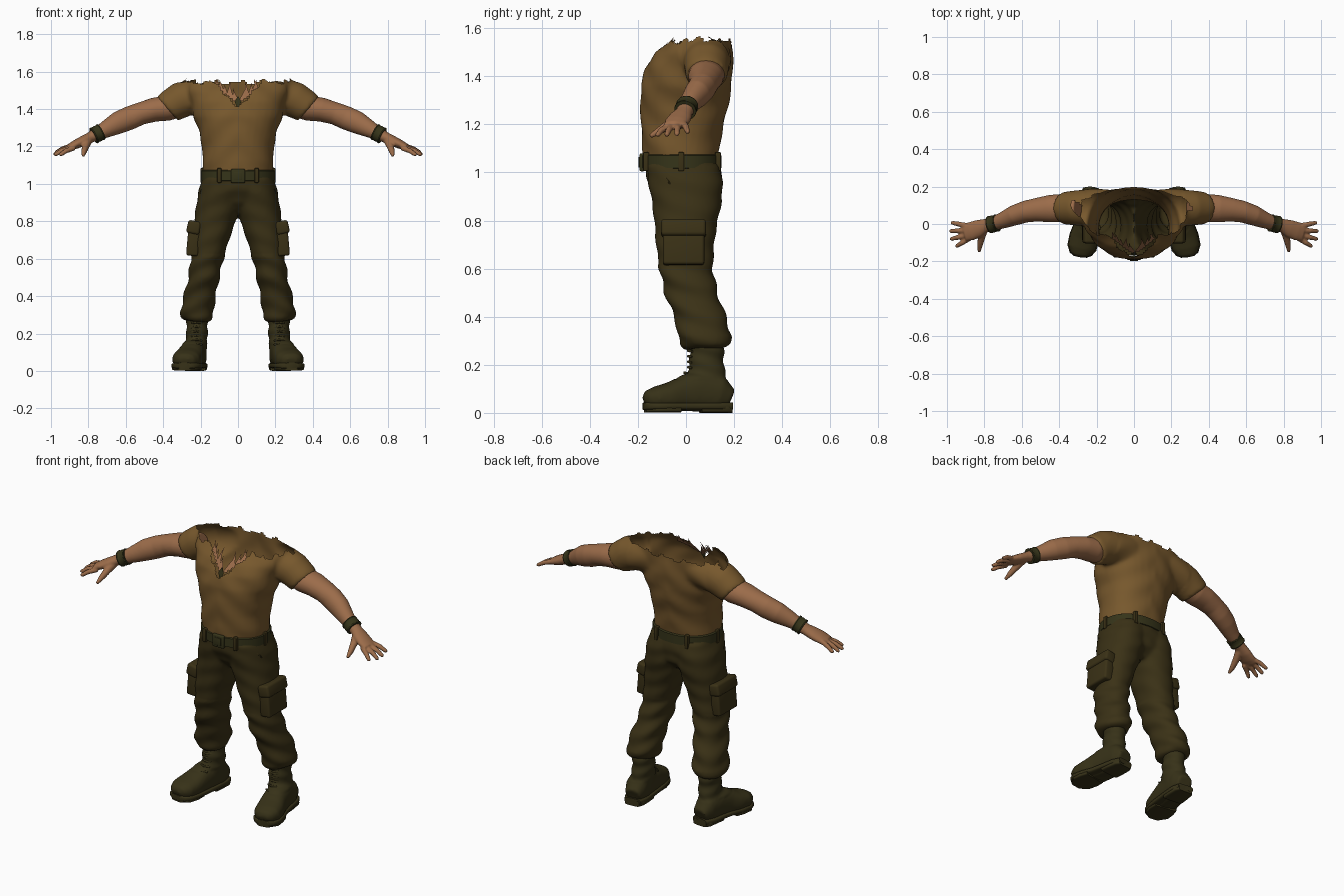
import bpy, bmesh, random
from math import sin, cos, pi, copysign, radians
from mathutils import Vector, Matrix

random.seed(4)
cube = bpy.data.objects.get("Cube")
if cube:
    bpy.data.objects.remove(cube, do_unlink=True)


def material(name, r, g, b):
    m = bpy.data.materials.new(name)
    m.use_nodes = True
    m.diffuse_color = (r, g, b, 1)
    bsdf = m.node_tree.nodes["Principled BSDF"]
    bsdf.inputs["Base Color"].default_value = (r, g, b, 1)
    bsdf.inputs["Roughness"].default_value = 0.9
    return m


SKIN = material("tanned skin", .33, .15, .068)
SHIRT = material("brown cloth", .185, .098, .026)
PANTS = material("dark olive cloth", .043, .031, .008)
BOOT = material("dark olive leather", .038, .031, .009)
STRAP = material("dark green strap", .036, .034, .010)


def loft(bm, pts, ref="Y", axis=None, power=2.0, n=32, cap=True):
    """Skin rings (x, y, z, radius along ref, other radius) into a tube."""
    ref = Vector((0, 1, 0)) if ref == "Y" else Vector((1, 0, 0))
    c = [Vector(p[:3]) for p in pts]
    rings = []
    for i, p in enumerate(pts):
        t = axis or (c[min(i + 1, len(c) - 1)] - c[max(i - 1, 0)]).normalized()
        u = (ref - ref.dot(t) * t).normalized()
        v = t.cross(u)
        ring = []
        for k in range(n):
            a = 2 * pi * k / n
            cu = copysign(abs(cos(a)) ** (2 / power), cos(a))
            sv = copysign(abs(sin(a)) ** (2 / power), sin(a))
            ring.append(bm.verts.new(c[i] + u * cu * p[3] + v * sv * p[4]))
        rings.append(ring)
    for a, b in zip(rings, rings[1:]):
        for k in range(n):
            j = (k + 1) % n
            bm.faces.new((a[k], a[j], b[j], b[k]))
    if cap:
        bm.faces.new(rings[0])
        bm.faces.new(rings[-1])


def stack(bm, rows, **kw):
    """Level rings given as (z, x low, x high, y front, y back)."""
    loft(bm, [((a + b) / 2, (c + d) / 2, z, (d - c) / 2, (b - a) / 2)
              for z, a, b, c, d in rows], axis=Vector((0, 0, 1)), **kw)


def flip(pts):
    return [(-p[0],) + tuple(p[1:]) for p in pts]


def box(bm, centre, size, tilt=0, bevel=.012):
    m = Matrix.Translation(centre) @ Matrix.Rotation(tilt, 4, "Y") @ Matrix.Diagonal((*size, 1))
    vs = bmesh.ops.create_cube(bm, size=1, matrix=m)["verts"]
    edges = list({e for v in vs for e in v.link_edges})
    bmesh.ops.bevel(bm, geom=edges, offset=bevel, segments=3, affect="EDGES", profile=.5)


def finish(name, bm, mat, voxel=0, smooth=4, mirror=False, wrinkle=None, drop=None):
    """Fuse the pieces, ruffle the cloth, trim the openings and mirror."""
    bmesh.ops.recalc_face_normals(bm, faces=bm.faces)
    me = bpy.data.meshes.new(name)
    bm.to_mesh(me)
    bm.free()
    ob = bpy.data.objects.new(name, me)
    bpy.context.collection.objects.link(ob)
    if voxel:
        r = ob.modifiers.new("Fuse", "REMESH")
        r.mode, r.voxel_size = "VOXEL", voxel
        s = ob.modifiers.new("Soften", "SMOOTH")
        s.factor, s.iterations = .5, smooth
        dg = bpy.context.evaluated_depsgraph_get()
        me = bpy.data.meshes.new_from_object(ob.evaluated_get(dg))
        ob.modifiers.clear()
        ob.data = me
        me.name = name
    bm = bmesh.new()
    bm.from_mesh(me)
    bm.normal_update()
    if wrinkle:
        moves = [(v, v.normal * wrinkle(v.co)) for v in bm.verts]
        for v, d in moves:
            v.co += d
    if drop:
        bmesh.ops.delete(bm, geom=[v for v in bm.verts if drop(v.co)], context="VERTS")
    bm.to_mesh(me)
    bm.free()
    me.materials.clear()
    me.materials.append(mat)
    me.shade_smooth()
    me.set_sharp_from_angle(angle=radians(45))
    if mirror:
        ob.modifiers.new("Mirror", "MIRROR").use_mirror_merge = False
    return ob


# Shirt: torso fused with short sleeves, open and ragged at the top
bm = bmesh.new()
stack(bm, [(1.03, -.183, .183, -.172, .13), (1.12, -.191, .191, -.184, .142),
           (1.2, -.192, .192, -.187, .157), (1.28, -.208, .208, -.19, .177),
           (1.36, -.238, .238, -.188, .19), (1.44, -.255, .255, -.168, .195),
           (1.5, -.275, .275, -.13, .195), (1.56, -.28, .28, -.065, .19),
           (1.63, -.26, .26, -.02, .175)], power=2.2)
sleeve = [(.13, .085, 1.48, .1, .1), (.24, .086, 1.467, .1, .1),
          (.31, .086, 1.447, .094, .096), (.365, .085, 1.412, .088, .088),
          (.378, .085, 1.4, .085, .085)]
loft(bm, sleeve)
loft(bm, flip(sleeve))


def above_tear(co):
    limit = 1.552 + .009 * sin(47 * co.x + 1) + .008 * sin(83 * co.x + 60 * co.y)
    if co.y < 0:
        limit = min(limit, 1.415 + 1.1 * abs(co.x) + .008 * sin(110 * co.x))
    return co.z > limit or co.z < 1.05


finish("shirt", bm, SHIRT, .011, 7, drop=above_tear,
       wrinkle=lambda c: .0025 * sin(38 * c.z + 30 * abs(c.x) + 12 * c.y) * (abs(c.x) < .26))

# Torn scraps of the upper chest showing in the collar
bm = bmesh.new()
for i in range(-6, 7):
    x = i * .017
    foot = 1.43 + .75 * abs(x)
    tip = foot + random.uniform(.05, .085)
    shape = [(x - .013, foot), (x + .013, foot),
             (x + random.uniform(-.02, .02), min(tip, 1.56))]
    bm.faces.new([bm.verts.new((px, -.152 + (z - 1.44) * .7 + px * px * 2, z)) for px, z in shape])
finish("chest_scraps", bm, SKIN)
bm = bmesh.new()
bm.faces.new([bm.verts.new((x, y, z)) for x, y, z in
              ((0, -.172, 1.395), (.018, -.16, 1.44), (0, -.15, 1.47), (-.018, -.16, 1.44))])
finish("collar_scrap", bm, STRAP)

# Arms with palms, fingers and thumbs
bm = bmesh.new()
loft(bm, [(.3, .085, 1.43, .07, .07), (.38, .085, 1.405, .076, .068), (.45, .082, 1.396, .073, .064),
          (.52, .076, 1.376, .063, .06), (.58, .066, 1.352, .058, .063), (.64, .046, 1.327, .054, .06),
          (.7, .02, 1.295, .044, .047), (.75, .002, 1.268, .036, .035), (.79, -.008, 1.248, .036, .029),
          (.83, -.024, 1.228, .047, .028), (.87, -.038, 1.21, .05, .024),
          (.905, -.046, 1.195, .046, .017)])
fingers = [((.885, -.01, 1.205), (.98, .008, 1.165)), ((.89, -.034, 1.2), (.988, -.038, 1.156)),
           ((.888, -.058, 1.195), (.984, -.082, 1.153)), ((.875, -.075, 1.192), (.955, -.122, 1.153))]
for base, tip in fingers:
    a, b = Vector(base), Vector(tip)
    mid = a.lerp(b, .55) + Vector((0, 0, .006))
    loft(bm, [(*a, .014, .014), (*mid, .0135, .0135), (*a.lerp(b, .92), .011, .011),
              (*b, .006, .006)], n=12)
loft(bm, [(.8, -.025, 1.232, .022, .024), (.815, -.07, 1.2, .02, .021),
          (.824, -.115, 1.17, .015, .016), (.828, -.15, 1.15, .008, .009)], ref="X", n=14)
finish("arms", bm, SKIN, .006, 3, mirror=True)

# Wrist straps with raised rims
bm = bmesh.new()
wrist, along = Vector((.752, .001, 1.268)), Vector((.87, -.2, -.45)).normalized()
loft(bm, [(*(wrist + along * t), .044 + r, .043 + r) for t, r in
          ((-.024, -.006), (-.024, .002), (-.018, .003), (-.014, 0), (0, .002), (.014, 0),
           (.018, .003), (.024, .002), (.024, -.006))], axis=along)
finish("wrist_straps", bm, STRAP, mirror=True)

# Trousers: hips fused with two baggy legs
bm = bmesh.new()
leg = [(.265, .15, .285, -.008, .155), (.285, .135, .303, -.026, .18), (.32, .128, .308, -.035, .19),
       (.37, .125, .297, -.04, .175), (.42, .115, .285, -.058, .16), (.5, .1, .265, -.09, .13),
       (.6, .078, .253, -.111, .112), (.7, .048, .243, -.125, .117), (.8, .012, .235, -.132, .132),
       (.88, -.01, .224, -.142, .15), (.96, -.02, .211, -.158, .153), (1.03, -.02, .19, -.165, .14)]
stack(bm, leg, power=2.2)
stack(bm, [(z, -b, -a, c, d) for z, a, b, c, d in leg], power=2.2)
stack(bm, [(.84, -.06, .06, -.07, .09), (.9, -.19, .19, -.13, .14), (.97, -.208, .208, -.163, .15),
           (1.03, -.192, .192, -.17, .142), (1.1, -.183, .183, -.168, .135)], power=2.2)
finish("trousers", bm, PANTS, .011, 4, drop=lambda c: c.z > 1.07,
       wrinkle=lambda c: (.005 if c.z < .62 else .002) * sin(62 * c.z + 22 * abs(c.x) + 18 * c.y))

# Cargo pockets with flaps
bm = bmesh.new()
box(bm, (.238, -.01, .7), (.065, .172, .17), radians(-5))
box(bm, (.236, -.01, .767), (.072, .186, .07), radians(-12), .014)
finish("cargo_pockets", bm, PANTS, mirror=True)

# Hip pocket and fly seams as thin tubes on the cloth
bm = bmesh.new()
for x0, x1, z0, z1 in ((.1, .2, 1.01, .95),):
    path = []
    for k in range(9):
        a = k / 8 * pi / 2
        x, z = x0 + (x1 - x0) * sin(a), z1 + (z0 - z1) * cos(a)
        y = -.005 - .162 * max(0, 1 - (x / .212) ** 2.2) ** (1 / 2.2)
        path.append((x, y, z, .004, .004))
    loft(bm, path, ref="X", n=8)
finish("hip_pocket_seams", bm, PANTS, mirror=True)

# Belt, loops and buckle
bm = bmesh.new()
stack(bm, [(z, -.187 - r, .187 + r, -.175 - r, .14 + r) for z, r in
           ((1.015, 0), (1.018, .008), (1.07, .008), (1.075, 0))], power=2.2, n=48, cap=False)
finish("belt", bm, STRAP)
bm = bmesh.new()
for x, y in ((.1, -.166), (.1, .133), (.19, -.02)):
    for s in (1, -1):
        box(bm, (s * x, y, 1.045), (.022, .024, .078), 0, .004)
finish("belt_loops", bm, PANTS)
bm = bmesh.new()
box(bm, (0, -.182, 1.042), (.075, .022, .075), 0, .007)
box(bm, (0, -.192, 1.042), (.045, .01, .045), 0, .003)
finish("buckle", bm, STRAP)

# Boots: shaft fused with the turned-out foot
bm = bmesh.new()
stack(bm, [(.04, .172, .288, .04, .183), (.12, .166, .29, .0, .175), (.2, .162, .275, .012, .157),
           (.26, .162, .277, .018, .158), (.32, .165, .275, .025, .155)])
foot = [(.222, .186, .06, .045, .04), (.228, .14, .08, .062, .075), (.238, .06, .09, .066, .085),
        (.25, -.01, .08, .07, .074), (.266, -.07, .066, .077, .06), (.279, -.125, .06, .075, .05),
        (.285, -.16, .055, .055, .038), (.287, -.174, .05, .03, .02)]
loft(bm, foot, ref="X", power=2.4)
finish("boots", bm, BOOT, .009, 3, mirror=True,
       wrinkle=lambda c: .003 * sin(90 * c.z + 25 * c.y) if c.z > .14 else 0)

# Soles with a separate heel block
bm = bmesh.new()
loft(bm, [(x, y + (.004 if y > 0 else -.002), .028, a + .004, .016) for x, y, z, a, h in foot],
     ref="X", power=4)
loft(bm, [(x, y, .017, a, .017) for x, y, a in
          ((.224, .19, .045), (.226, .165, .06), (.232, .1, .064), (.236, .06, .064))],
     ref="X", power=5)
loft(bm, [(x, y, .014, a, .012) for x, y, a in
          ((.262, -.03, .07), (.27, -.08, .078), (.28, -.13, .074), (.286, -.17, .035))],
     ref="X", power=5)
finish("boot_soles", bm, BOOT, mirror=True)

# Laces across the front of each boot
bm = bmesh.new()
for k in range(6):
    z = .14 + k * .023
    y = .014 - max(0, .18 - z) * .9
    loft(bm, [(.193, y + .012, z, .005, .005), (.222, y - .004, z + .004, .006, .006),
              (.25, y + .012, z, .005, .005)], n=8)
finish("laces", bm, BOOT, mirror=True)
